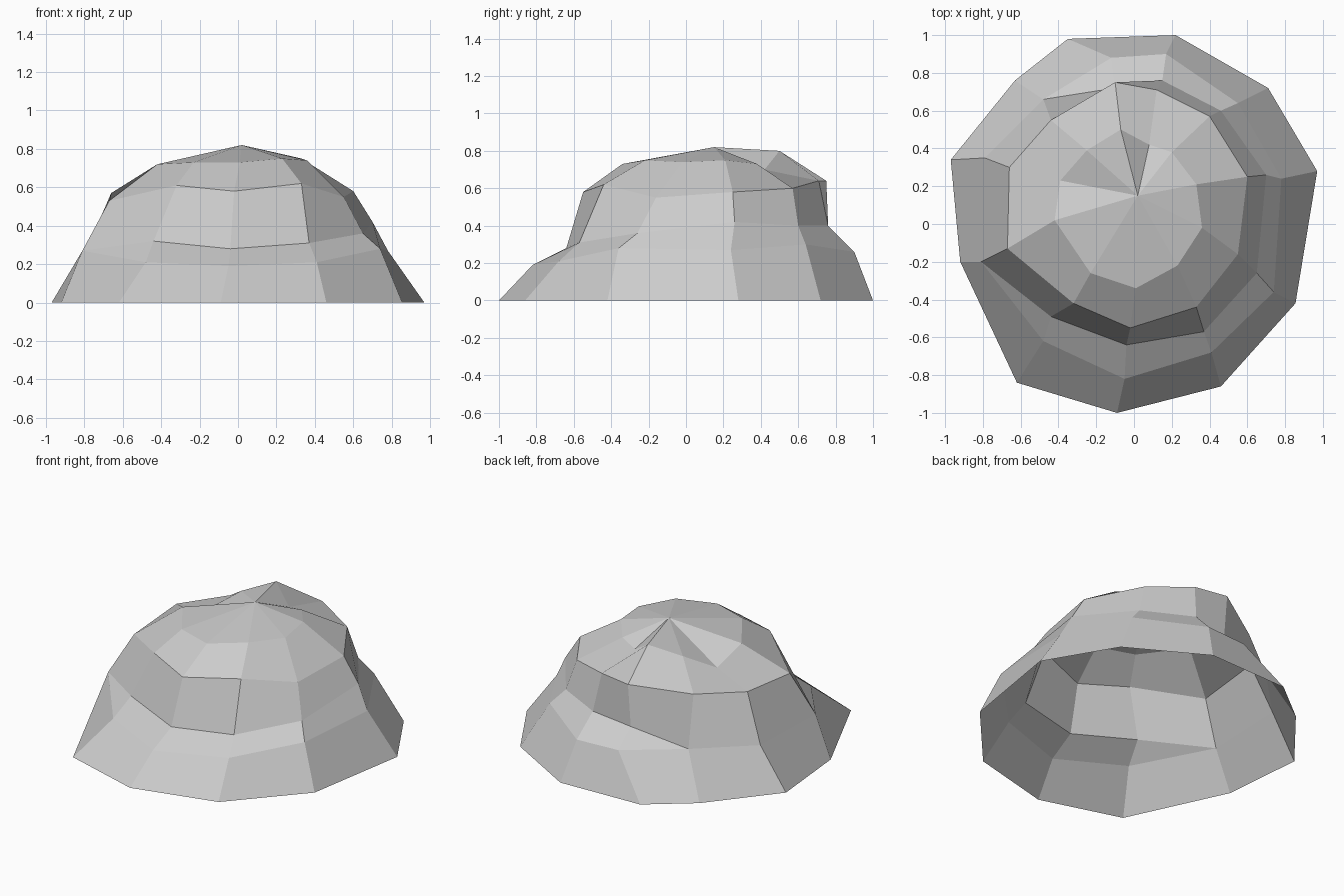
import bpy
import bmesh

# Remove the default object only
default_cube = bpy.data.objects.get("Cube")
if default_cube:
    bpy.data.objects.remove(default_cube, do_unlink=True)


def make_material(name, colour):
    material = bpy.data.materials.new(name)
    material.use_nodes = True
    material.diffuse_color = colour
    shader = next(node for node in material.node_tree.nodes
                  if node.type == "BSDF_PRINCIPLED")
    shader.inputs["Base Color"].default_value = colour
    return material


def add_ring(mesh, outline):
    """Add one ring of vertices; the outline is in hundredths of a unit."""
    return [mesh.verts.new([value / 100 for value in point])
            for point in outline]


def bridge(mesh, lower, upper):
    """Join two rings with flat facets, using triangles where they meet."""
    count = len(lower)
    for column in range(count):
        following = (column + 1) % count
        corners = [lower[column], lower[following],
                   upper[following], upper[column]]
        corners = list(dict.fromkeys(corners))
        if len(corners) > 2:
            mesh.faces.new(corners)


# Footprint on the ground, running counter-clockwise from the front
footprint = [(-9, -100), (46, -86), (85.5, -42), (97, 28), (71, 72), (22, 100),
             (-35, 98), (-63, 76), (-97, 34), (-92, -20), (-62, -84)]

# Outer lip of the ledge around the foot of the rock
ledge_lip = [(-5, -82, 19), (41, -68, 21), (74, -36, 28), (78, 24, 27),
             (55, 64, 30), (17, 90, 26), (-12, 88, 26), (-48, 66, 28),
             (-79, 35, 27), (-81, -20, 27), (-48, -62, 21)]

# Inner corner of the ledge, which dies out on the right-hand flank
ledge_corner = [(-4, -64, 28), (37, -57, 31), (65, -26, 36), (70, 26, 42),
                (46, 60, 40), (15, 76, 40), (-10, 72, 35)]
ledge_end = (-44, -49, 32)

# Shoulder, overhanging the ledge at the back
shoulder = [(-2, -55, 58), (33, -44, 62), (55, -16, 55), (60, 25, 58),
            (40, 57, 60), (12, 71, 64), (-10, 75, 64), (-44, 55, 59),
            (-66, 30, 57), (-67, -13, 53), (-32, -42, 61)]

# Crown, with a pleat running to the back
crown = [(1, -34, 73), (23, -22, 75), (36, -2, 74), (33, 21, 75),
         (20, 38, 73), (8, 42, 70), (-7, 50, 80), (-25, 39, 73),
         (-39, 23, 63), (-42, 2, 72), (-23, -26, 73)]
peak = (2, 15, 82)

# Loft the open-bottomed shell from the ground up to the peak
rock_shell = bmesh.new()
base_ring = add_ring(rock_shell, [(x, y, 0) for x, y in footprint])
lip_ring = add_ring(rock_shell, ledge_lip)
corner_ring = add_ring(rock_shell, ledge_corner)
corner_ring += lip_ring[len(corner_ring):-1]
corner_ring += add_ring(rock_shell, [ledge_end])
shoulder_ring = add_ring(rock_shell, shoulder)
crown_ring = add_ring(rock_shell, crown)
peak_ring = add_ring(rock_shell, [peak]) * len(crown)

rings = [base_ring, lip_ring, corner_ring,
         shoulder_ring, crown_ring, peak_ring]
for lower, upper in zip(rings, rings[1:]):
    bridge(rock_shell, lower, upper)

# Finish the rock as one flat-shaded grey object
rock_mesh = bpy.data.meshes.new("rock")
rock_shell.to_mesh(rock_mesh)
rock_shell.free()
rock_mesh.materials.append(make_material("stone grey", (0.6, 0.6, 0.6, 1)))
rock = bpy.data.objects.new("rock", rock_mesh)
bpy.context.collection.objects.link(rock)
